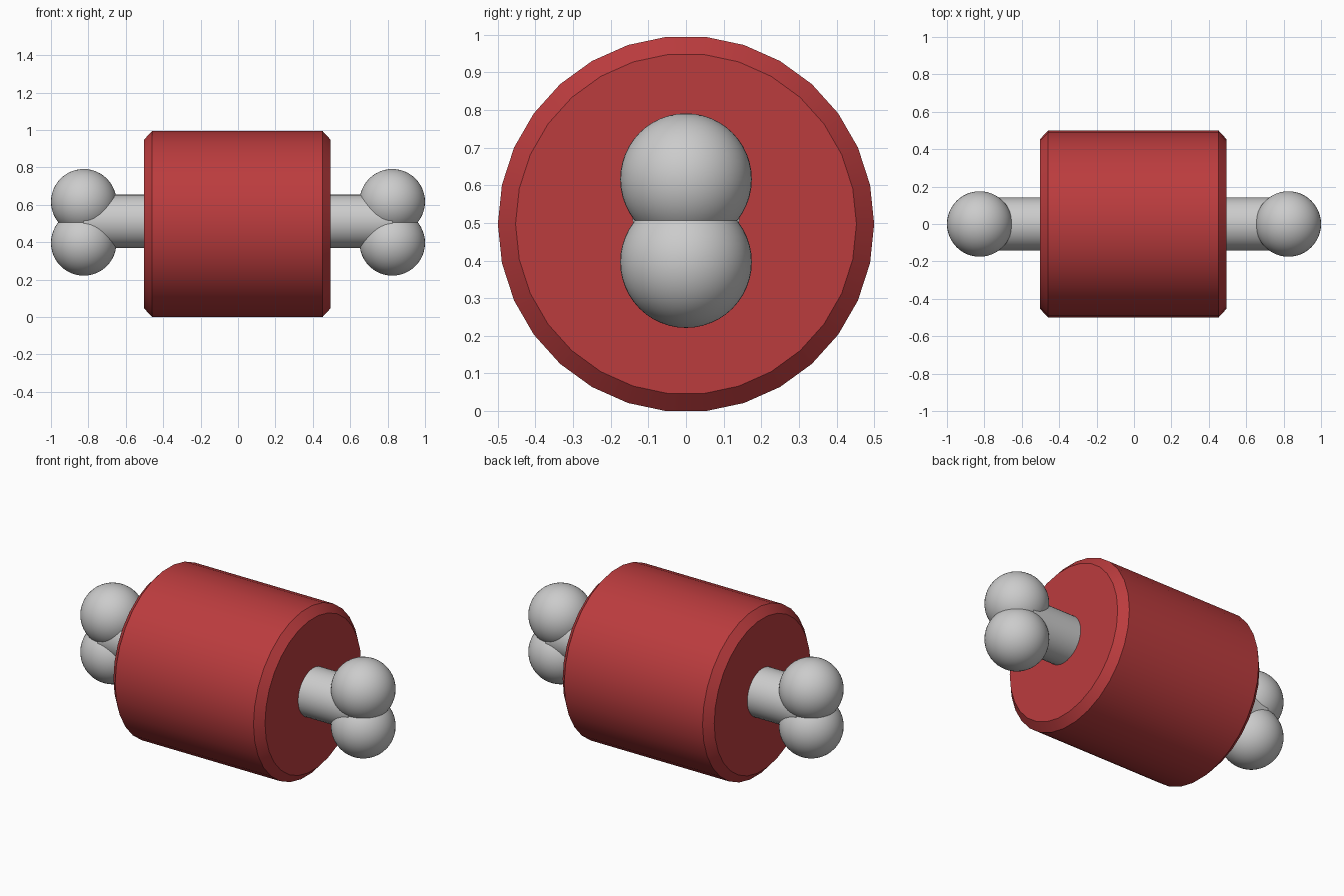
import bpy
import math
from mathutils import Matrix
import bmesh

if "Cube" in bpy.data.objects:
    bpy.data.objects.remove(bpy.data.objects["Cube"])

CZ = 0.497  # axis height of the meat


def finish(obj, angle=30):
    bpy.ops.object.select_all(action='DESELECT')
    obj.select_set(True)
    bpy.context.view_layer.objects.active = obj
    bpy.ops.object.shade_smooth_by_angle(angle=math.radians(angle))


def lathe_x(name, profile, sides, z):
    """Closed solid of revolution around the x direction; profile is (x, radius)."""
    bm = bmesh.new()
    rings = []
    for x, r in profile:
        rings.append([bm.verts.new((x,
                                    r * math.cos(2 * math.pi * i / sides),
                                    z + r * math.sin(2 * math.pi * i / sides)))
                      for i in range(sides)])
    for a, b in zip(rings, rings[1:]):
        for i in range(sides):
            j = (i + 1) % sides
            bm.faces.new((a[i], a[j], b[j], b[i]))
    bm.faces.new(rings[0])
    bm.faces.new(rings[-1])
    bmesh.ops.recalc_face_normals(bm, faces=bm.faces)
    mesh = bpy.data.meshes.new(name)
    bm.to_mesh(mesh)
    bm.free()
    obj = bpy.data.objects.new(name, mesh)
    bpy.context.collection.objects.link(obj)
    finish(obj)
    return obj


# Meat: thick 30-sided drum with chamfered rims
meat = lathe_x("meat", [(-0.503, 0.453), (-0.459, 0.5), (0.452, 0.5), (0.495, 0.453)], 30, CZ)
red = bpy.data.materials.new("meat_red")
red.diffuse_color = (0.5, 0.045, 0.048, 1)
red.use_nodes = True
red.node_tree.nodes["Principled BSDF"].inputs["Base Color"].default_value = red.diffuse_color
meat.data.materials.append(red)

# Bone shaft running through the meat
lathe_x("bone_shaft", [(-0.825, 0.142), (0.825, 0.142)], 32, 0.512)

# Two round knobs at each end of the bone
for side, x in (("left", -0.825), ("right", 0.825)):
    for level, z in (("lower", 0.396), ("upper", 0.616)):
        bm = bmesh.new()
        bmesh.ops.create_uvsphere(bm, u_segments=48, v_segments=24, radius=0.175,
                                  matrix=Matrix.Translation((x, 0, z)))
        mesh = bpy.data.meshes.new(f"bone_knob_{side}_{level}")
        bm.to_mesh(mesh)
        bm.free()
        knob = bpy.data.objects.new(mesh.name, mesh)
        bpy.context.collection.objects.link(knob)
        finish(knob)
